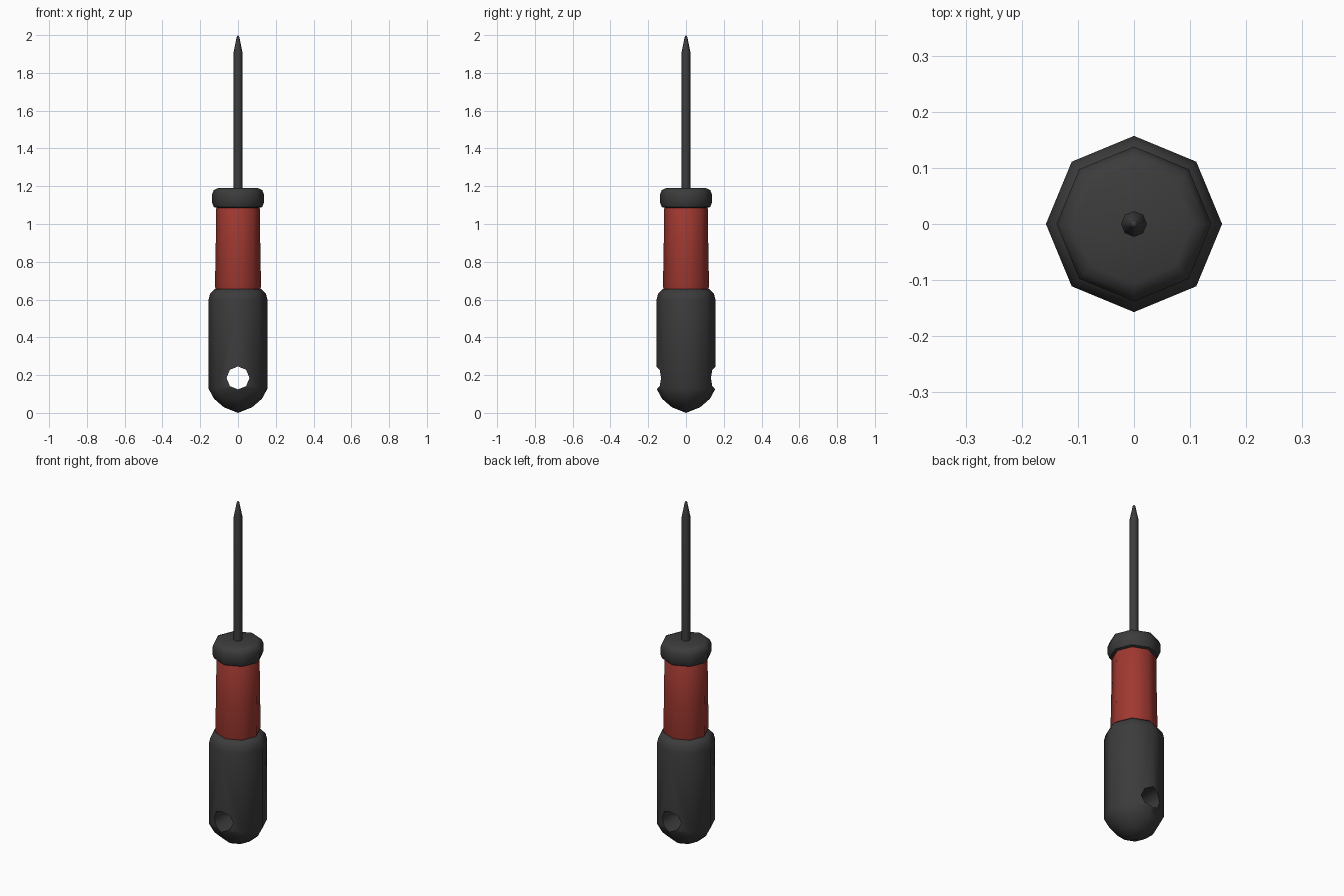
import bpy, bmesh, math

if "Cube" in bpy.data.objects:
    bpy.data.objects.remove(bpy.data.objects["Cube"])

SIDES = 8


def material(name, color):
    m = bpy.data.materials.new(name)
    m.diffuse_color = color
    m.use_nodes = True
    m.node_tree.nodes["Principled BSDF"].inputs["Base Color"].default_value = m.diffuse_color
    return m


def lathe(name, profile, mat):
    """Spin (radius, z) points into a closed eight-sided solid."""
    bm = bmesh.new()
    rings = []
    for r, z in profile:
        if r == 0:
            rings.append([bm.verts.new((0, 0, z))])
        else:
            rings.append([bm.verts.new((r * math.cos(a), r * math.sin(a), z))
                          for a in (2 * math.pi * i / SIDES for i in range(SIDES))])
    for a, b in zip(rings, rings[1:]):
        for i in range(SIDES):
            j = (i + 1) % SIDES
            if len(a) == 1:
                bm.faces.new((a[0], b[j], b[i]))
            elif len(b) == 1:
                bm.faces.new((a[i], a[j], b[0]))
            else:
                bm.faces.new((a[i], a[j], b[j], b[i]))
    for ring in (rings[0], rings[-1]):
        if len(ring) > 1:
            bm.faces.new(ring)
    bmesh.ops.recalc_face_normals(bm, faces=bm.faces)
    mesh = bpy.data.meshes.new(name)
    bm.to_mesh(mesh)
    bm.free()
    ob = bpy.data.objects.new(name, mesh)
    bpy.context.collection.objects.link(ob)
    if mat:
        mesh.materials.append(mat)
    return ob


def smooth(ob):
    bpy.ops.object.select_all(action='DESELECT')
    ob.select_set(True)
    bpy.context.view_layer.objects.active = ob
    bpy.ops.object.shade_smooth_by_angle(angle=math.radians(50))


dark = material("dark_rubber", (0.045, 0.045, 0.045, 1))
red = material("red_grip", (0.35, 0.04, 0.03, 1))

# Rounded lower handle
handle = lathe("handle", [(0, 0.005), (0.075, 0.03), (0.127, 0.075), (0.157, 0.13),
                          (0.157, 0.595), (0.148, 0.63), (0.124, 0.655), (0, 0.655)], dark)

# Hanging hole through the handle, front to back
cutter = lathe("hole_cutter", [(0.061, -0.3), (0.061, 0.3)], None)
cutter.rotation_euler = (math.pi / 2, 0, 0)
cutter.location = (0, 0, 0.185)
cutter.hide_render = True
cut = handle.modifiers.new("hole", 'BOOLEAN')
cut.object = cutter
cut.operation = 'DIFFERENCE'
cut.solver = 'EXACT'
bpy.context.view_layer.objects.active = handle
bpy.ops.object.modifier_apply(modifier="hole")
bpy.data.objects.remove(cutter)

# Tapered coloured grip
grip = lathe("grip", [(0.115, 0.645), (0.122, 0.67), (0.118, 0.88),
                      (0.116, 1.08), (0.108, 1.095)], red)

# Collar above the grip
collar = lathe("collar", [(0.105, 1.083), (0.128, 1.09), (0.138, 1.115), (0.138, 1.155),
                          (0.128, 1.18), (0.105, 1.19), (0, 1.19)], dark)

# Shaft with pointed tip
shaft = lathe("shaft", [(0.023, 1.17), (0.023, 1.91), (0.007, 1.99), (0, 2.0)], dark)

for ob in (handle, grip, collar, shaft):
    smooth(ob)
handle.data.vertices.update() if hasattr(handle.data.vertices, "update") else None
# Rest the rounded base exactly on the ground
lowest = min(handle.data.vertices, key=lambda v: v.co.z)
lowest.co.z = 0
